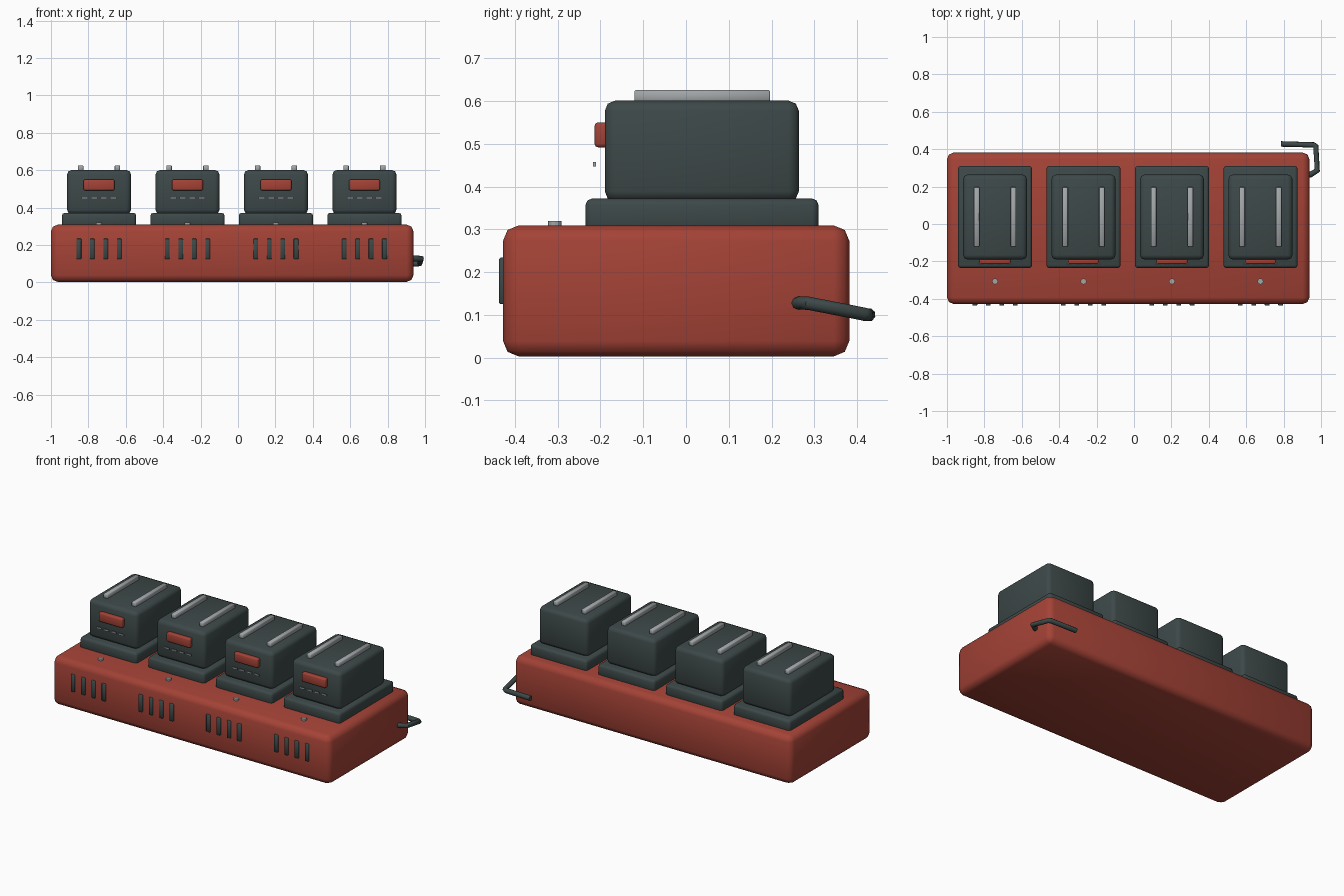
import bpy, math
from mathutils import Vector

if "Cube" in bpy.data.objects:
    bpy.data.objects.remove(bpy.data.objects["Cube"])


def material(name, rgb):
    m = bpy.data.materials.new(name)
    m.diffuse_color = (*rgb, 1)
    m.use_nodes = True
    m.node_tree.nodes["Principled BSDF"].inputs["Base Color"].default_value = m.diffuse_color
    return m


RED = material("brick red", (0.37, 0.055, 0.037))
DARK = material("dark slate", (0.047, 0.065, 0.065))
GREY = material("light grey", (0.36, 0.38, 0.39))


def finish(obj, name, mat):
    obj.name = name
    obj.data.materials.append(mat)
    return obj


def box(name, mat, x, y, z, bevel=0.0, segments=2):
    """Rounded box given by its (min, max) on each axis."""
    centre = [(a + b) / 2 for a, b in (x, y, z)]
    bpy.ops.mesh.primitive_cube_add(size=1, location=centre)
    obj = finish(bpy.context.object, name, mat)
    obj.scale = [b - a for a, b in (x, y, z)]
    bpy.ops.object.transform_apply(location=False, rotation=False, scale=True)
    if bevel:
        mod = obj.modifiers.new("rounded edges", "BEVEL")
        mod.width, mod.segments = bevel, segments
        bpy.ops.object.modifier_apply(modifier=mod.name)
        bpy.ops.object.shade_smooth_by_angle(angle=math.radians(50))
    return obj


def span(c, width):
    return (c - width / 2, c + width / 2)


# Charger body
box("charger_base", RED, (-1.0, 0.938), (-0.428, 0.382), (0.003, 0.309), 0.036)

# Four charging bays, each with a battery pack
for i in range(4):
    cx = -0.743 + 0.473 * i
    n = i + 1
    box(f"dock_{n}", DARK, span(cx, 0.397), (-0.235, 0.31), (0.295, 0.372), 0.015)
    box(f"battery_{n}", DARK, span(cx, 0.342), (-0.19, 0.264), (0.365, 0.601), 0.024)
    box(f"latch_{n}", RED, span(cx, 0.165), (-0.214, -0.18), (0.492, 0.55), 0.008)

    # Contact rails on top of the battery
    for side in (-1, 1):
        box(f"rail_{n}", GREY, span(cx + side * 0.098, 0.029), (-0.121, 0.197),
            (0.595, 0.626), 0.003, 1)

    # Row of small marker bars under the latch, and vent slots in the base
    for k in range(4):
        step = k - 1.5
        box(f"marker_{n}_{k + 1}", GREY, span(cx + step * 0.051, 0.034),
            (-0.217, -0.211), (0.447, 0.457))
        box(f"vent_slot_{n}_{k + 1}", DARK, span(cx + step * 0.072, 0.026),
            (-0.437, -0.415), (0.125, 0.234), 0.003, 1)

    # Indicator light
    bpy.ops.mesh.primitive_cylinder_add(vertices=12, radius=0.016, depth=0.022,
                                        location=(cx, -0.307, 0.309))
    finish(bpy.context.object, f"indicator_light_{n}", GREY)

# Power cable leaving the right side and bending around the back corner
curve = bpy.data.curves.new("power_cable", "CURVE")
curve.dimensions = "3D"
curve.bevel_depth, curve.bevel_resolution = 0.0155, 2
curve.use_fill_caps = True
path = [(0.92, 0.258, 0.127), (0.945, 0.265, 0.128), (0.98, 0.287, 0.127),
        (0.972, 0.415, 0.102), (0.96, 0.423, 0.1), (0.785, 0.428, 0.1)]
spline = curve.splines.new("POLY")
spline.points.add(len(path) - 1)
for p, co in zip(spline.points, path):
    p.co = (*Vector(co), 1)
cable = bpy.data.objects.new("power_cable", curve)
bpy.context.collection.objects.link(cable)
bpy.ops.object.select_all(action="DESELECT")
cable.select_set(True)
bpy.context.view_layer.objects.active = cable
bpy.ops.object.convert(target="MESH")
cable = finish(bpy.context.object, "power_cable", DARK)
bpy.ops.object.shade_smooth_by_angle(angle=math.radians(50))
